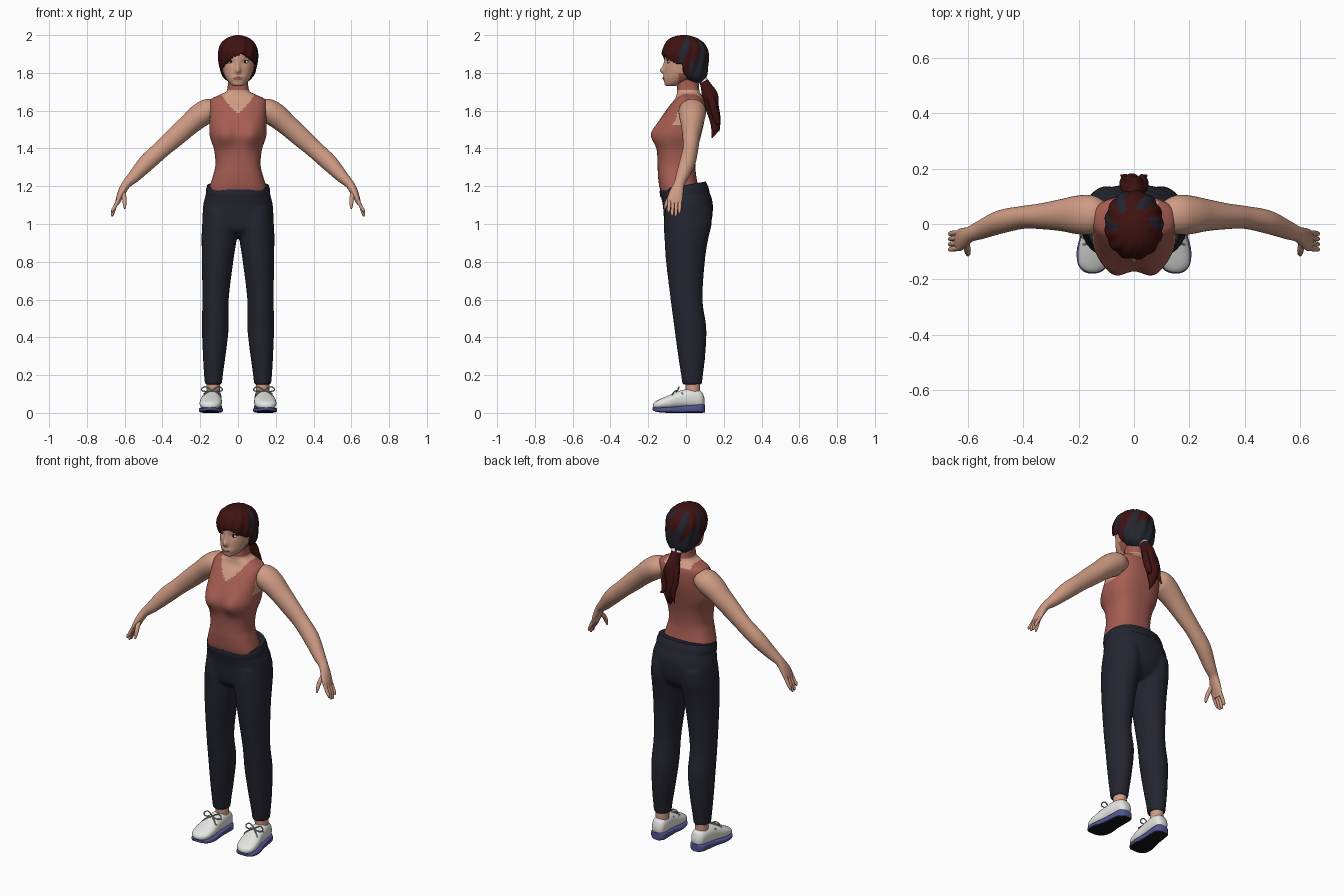
import bpy, bmesh
from math import sin, cos, pi, exp, atan2, radians
from mathutils import Vector

if "Cube" in bpy.data.objects:
    bpy.data.objects.remove(bpy.data.objects["Cube"])


def material(name, *rgb):
    m = bpy.data.materials.new(name)
    m.use_nodes = True
    m.diffuse_color = (*rgb, 1)
    bsdf = m.node_tree.nodes["Principled BSDF"]
    bsdf.inputs["Base Color"].default_value = (*rgb, 1)
    bsdf.inputs["Roughness"].default_value = 0.8
    return m


SKIN = material("skin", .62, .33, .23)
TOP = material("terracotta cloth", .38, .11, .085)
NAVY = material("dark navy", .018, .018, .03)
HAIR = material("dark auburn", .05, .006, .006)
WHITE = material("white", .78, .78, .76)
BLUE = material("sole blue", .08, .09, .28)
BLACK = material("black", .008, .008, .01)
LACE = material("lace grey", .36, .37, .34)


def bump(d, width):
    return exp(-(d / width) ** 2)


def spline(rows, k=6):
    """Catmull-Rom interpolation of rows of numbers."""
    out = []
    for i in range(len(rows) - 1):
        a, b, c, d = (rows[min(max(i + j, 0), len(rows) - 1)] for j in (-1, 0, 1, 2))
        for s in range(k):
            t = s / k
            out.append([q + .5 * t * (r - p + t * (2*p - 5*q + 4*r - w + t * (3*(q - r) + w - p)))
                        for p, q, r, w in zip(a, b, c, d)])
    return out + [list(rows[-1])]


def add_rings(bm, frames, seg, power=2.0, deform=None):
    """Join super-elliptic rings, given as (centre, u, v), into a capped skin."""
    rings = []
    for c, u, v in frames:
        ring = []
        for i in range(seg):
            a, e = 2 * pi * (i + .5) / seg, 2 / power
            p = c + u * (abs(cos(a)) ** e * (1 if cos(a) > 0 else -1)) \
                  + v * (abs(sin(a)) ** e * (1 if sin(a) > 0 else -1))
            ring.append(bm.verts.new(deform(p) if deform else p))
        rings.append(ring)
    for r, s in zip(rings, rings[1:]):
        for i in range(seg):
            j = (i + 1) % seg
            bm.faces.new((r[i], r[j], s[j], s[i]))
    bm.faces.new(rings[0])
    bm.faces.new(rings[-1])


def level(rows, x=0, k=6):
    """Rows (z, half width, front y, back y, optional x) to level rings."""
    return [(Vector((r[4] if len(r) > 4 else x, (r[2] + r[3]) / 2, r[0])), Vector((r[1], 0, 0)),
             Vector((0, (r[3] - r[2]) / 2, 0))) for r in spline(rows, k)]


def along(rows, side=1, k=6):
    """Rows (x, y, z, y radius, cross radius) to rings across the path."""
    pts = spline([(side * r[0], *r[1:]) for r in rows], k)
    frames = []
    for i, r in enumerate(pts):
        t = (Vector(pts[min(i + 1, len(pts) - 1)][:3]) - Vector(pts[max(i - 1, 0)][:3])).normalized()
        u = (Vector((0, 1, 0)) - t * t.y).normalized()
        frames.append((Vector(r[:3]), u * r[3], t.cross(u) * r[4]))
    return frames


def finish(bm, name, mats, rule=None):
    bmesh.ops.recalc_face_normals(bm, faces=bm.faces)
    for f in bm.faces:
        f.smooth = True
        if rule:
            f.material_index = rule(f.calc_center_median(), f.normal)
    me = bpy.data.meshes.new(name)
    bm.to_mesh(me)
    bm.free()
    me.set_sharp_from_angle(angle=radians(50))
    for m in mats:
        me.materials.append(m)
    ob = bpy.data.objects.new(name, me)
    bpy.context.collection.objects.link(ob)
    return ob


def loft(name, frames, mats, seg=24, power=2.0, deform=None, rule=None):
    bm = bmesh.new()
    add_rings(bm, frames, seg, power, deform)
    return finish(bm, name, mats, rule)


def ball(name, centre, radii, mat):
    bm = bmesh.new()
    bmesh.ops.create_uvsphere(bm, u_segments=20, v_segments=12, radius=1)
    bmesh.ops.scale(bm, vec=radii, verts=bm.verts)
    bmesh.ops.translate(bm, vec=centre, verts=bm.verts)
    return finish(bm, name, [mat])


# Torso, neck and tank top
def chest(p):
    if p.y < -.02:
        for s in (-1, 1):
            p.y -= .042 * bump(p.x - s * .07, .06) * bump(p.z - 1.475, .06)
    return p


def tank_rule(c, n):
    neckline = 1.59 + .085 * min(abs(c.x) / .08, 1.6) ** 1.5 if c.y < .02 else 1.665
    bare = c.z > neckline and abs(c.x) < .085
    armhole = abs(c.x) > .146 and c.z > 1.53
    return 1 if (bare or armhole) and c.z < 1.715 else 0


loft("torso", level([(1.13, .145, -.11, .07), (1.18, .153, -.137, .068), (1.25, .134, -.148, .055),
                     (1.31, .12, -.15, .05), (1.39, .126, -.152, .06), (1.47, .15, -.15, .08),
                     (1.55, .15, -.135, .098), (1.62, .15, -.092, .102), (1.66, .143, -.06, .095),
                     (1.685, .095, -.05, .08), (1.71, .058, -.047, .07), (1.79, .053, -.045, .065)]),
     [TOP, SKIN], 96, 2.5, chest, tank_rule)

# Trousers: hips and both legs fused into one surface
HIPS = [(.93, .08, -.06, .07), (.97, .17, -.105, .115), (1.02, .187, -.116, .136), (1.1, .184, -.122, .142),
        (1.16, .17, -.132, .122), (1.2, .162, -.137, .105)]
LEG = [(.15, .046, -.02, .085, .13), (.2, .05, -.026, .09, .13), (.3, .06, -.042, .102, .126),
       (.45, .071, -.062, .108, .12), (.6, .07, -.082, .088, .119), (.8, .083, -.106, .1, .108),
       (.92, .093, -.114, .118, .1), (1, .093, -.118, .136, .097), (1.08, .08, -.11, .135, .1)]


def waist_tilt(p):
    p.z += .17 * p.y * min(max((p.z - 1.05) / .15, 0), 1)
    return p


bm = bmesh.new()
add_rings(bm, level(HIPS), 48, 2.3, waist_tilt)
for s in (-1, 1):
    add_rings(bm, level([(*r[:4], s * r[4]) for r in LEG]), 32)
trousers = finish(bm, "trousers", [NAVY])
mod = trousers.modifiers.new("fuse", "REMESH")
mod.mode, mod.voxel_size, mod.use_smooth_shade = "VOXEL", .009, True
mod = trousers.modifiers.new("soften", "SMOOTH")
mod.factor, mod.iterations = .5, 8
loft("waistband", level([(1.155, .171, -.135, .125), (1.18, .17, -.139, .118), (1.207, .163, -.139, .105)]),
     [NAVY], 48, 2.3, waist_tilt)

# Arms, hands, ankles and shoes
ARM = [(.1, .03, 1.60, .045, .04), (.15, .033, 1.602, .07, .062), (.2, .033, 1.575, .07, .064),
       (.26, .032, 1.525, .058, .057), (.33, .028, 1.463, .047, .053), (.4, .024, 1.4, .041, .047),
       (.48, .008, 1.327, .042, .045), (.55, -.02, 1.252, .034, .033), (.59, -.036, 1.212, .028, .024),
       (.612, -.048, 1.175, .035, .021), (.63, -.058, 1.135, .04, .016), (.64, -.06, 1.105, .034, .01)]
SHOE = [(.097, .018, .04, .08), (.08, .038, .025, .115), (.03, .046, .025, .128), (-.03, .05, .025, .118),
        (-.09, .058, .02, .094), (-.14, .054, .02, .072), (-.165, .036, .022, .058), (-.176, .012, .03, .045)]
SOLE = [(.1, .022, .002, .045), (.08, .044, 0, .047), (.03, .049, 0, .042), (-.03, .053, 0, .036),
        (-.09, .063, 0, .03), (-.14, .057, .003, .028), (-.168, .038, .01, .028), (-.178, .015, .016, .028)]


def foot(rows, s):
    return [(Vector((s * (.136 - .08 * r[0]), r[0], (r[2] + r[3]) / 2)), Vector((r[1], 0, 0)),
             Vector((0, 0, (r[3] - r[2]) / 2))) for r in spline(rows)]


def lace(name, points):
    cu = bpy.data.curves.new(name, "CURVE")
    cu.dimensions, cu.bevel_depth, cu.bevel_resolution = "3D", .0035, 2
    sp = cu.splines.new("NURBS")
    sp.points.add(len(points) - 1)
    for q, p in zip(sp.points, points):
        q.co = (*p, 1)
    sp.use_endpoint_u, sp.order_u = True, 3
    cu.materials.append(LACE)
    bpy.context.collection.objects.link(bpy.data.objects.new(name, cu))


for s, side in ((1, "left"), (-1, "right")):
    loft(side + "_arm", along(ARM, s), [SKIN], 32)
    for i, tip in enumerate((1.06, 1.042, 1.04, 1.055)):
        y = -.088 + .019 * i
        loft(f"{side}_finger_{i + 1}", along([(.632, y, 1.13, .009, .01), (.652, y - .002, 1.09, .0095, .0095),
             (.664, y - .004, tip + .012, .008, .008), (.666, y - .004, tip, .003, .003)], s, 4), [SKIN], 12)
    loft(side + "_thumb", along([(.61, -.06, 1.17, .012, .014), (.602, -.09, 1.135, .012, .012),
         (.6, -.105, 1.105, .01, .01), (.6, -.113, 1.08, .004, .004)], s, 4), [SKIN], 12)
    loft(side + "_ankle", level([(.08, .036, 0, .075), (.2, .036, -.005, .075)], s * .13), [SKIN])
    loft(side + "_shoe", foot(SHOE, s), [WHITE], 32, 2.4)
    loft(side + "_sole", foot(SOLE, s), [BLUE, BLACK], 32, 4, rule=lambda c, n: int(n.z < -.7))
    fx = s * .138
    for d in (-1, 1):
        lace(side + "_lace_loop", [(fx, -.045, .118), (fx + d * .03, -.035, .145), (fx + d * .062, -.04, .125),
                                   (fx + d * .04, -.055, .11), (fx, -.045, .118)])
        lace(side + "_lace_end", [(fx, -.045, .118), (fx + d * .025, -.068, .117), (fx + d * .045, -.075, .09)])
    for y, z in ((-.02, .122), (-.065, .107)):
        lace(side + "_lace_row", [(fx - .045, y, z - .022), (fx, y, z + .008), (fx + .045, y, z - .022)])


# Head and face
def features(p):
    if p.y < -.03:
        p.y -= .024 * bump(p.x, .014) * bump(p.z - 1.812, .017) + .01 * bump(p.x, .012) * bump(p.z - 1.845, .03)
        p.y -= .006 * bump(p.x, .03) * bump(p.z - 1.773, .012)
        for s in (-1, 1):
            p.y += .007 * bump(p.x - s * .037, .02) * bump(p.z - 1.858, .014)
    return p


loft("head", level([(1.73, .018, -.1, -.06), (1.738, .036, -.112, -.03), (1.765, .06, -.116, .04),
                    (1.8, .077, -.114, .085), (1.86, .087, -.11, .1), (1.92, .087, -.11, .1),
                    (1.96, .065, -.085, .075), (1.98, .02, -.03, .02)], k=8),
     [SKIN, TOP], 120, 2.2, features, lambda c, n: int(c.z < 1.8 and c.y > -.04))
ball("lips", (0, -.119, 1.771), (.023, .005, .007), TOP)
for s, side in ((1, "left"), (-1, "right")):
    ball(side + "_eye", (s * .038, -.092, 1.858), (.017, .007, .008), WHITE)
    ball(side + "_iris", (s * .037, -.0965, 1.858), (.0065, .004, .007), BLACK)
    ball(side + "_eyelid", (s * .039, -.094, 1.867), (.019, .007, .0025), BLACK)
    ball(side + "_eyebrow", (s * .04, -.097, 1.885), (.022, .006, .0035), HAIR)


# Swept hair with darker patches at the back
def waves(p):
    a = atan2(p.x, p.y)
    f = 1 + .025 * sin(13 * a + 30 * p.z)
    return Vector((p.x * f, p.y * f, p.z))


def hair_rule(c, n):
    a = atan2(c.x, c.y)
    low = c.y > .02 and c.z < 1.86 + .03 * sin(5 * a)
    patch = c.y > -.04 and c.z < 1.985 and sin(6 * a + 25 * c.z) > .35
    return int(low or patch)


bm = bmesh.new()
add_rings(bm, level([(1.75, .045, .01, .085), (1.78, .08, -.03, .108), (1.84, .1, -.105, .118),
                     (1.9, .105, -.127, .119), (1.95, .093, -.114, .1), (1.982, .062, -.085, .062),
                     (1.997, .025, -.045, .02), (2.0, .004, -.02, 0)], k=8), 96, 2.1, waves)
hidden = [f for f in bm.faces for c in [f.calc_center_median()]
          if c.z < 1.9 - .075 * (abs(c.x - .015) / .1) ** 1.6 and c.y < -.01 - .25 * (c.z - 1.8)]
bmesh.ops.delete(bm, geom=hidden, context="FACES")
hair = finish(bm, "hair", [HAIR, NAVY], hair_rule)
mod = hair.modifiers.new("thickness", "SOLIDIFY")
mod.thickness, mod.offset = .014, -1

# Ponytail of three locks, held by a tie
TAIL = [(0, .08, 1.785, .018, .02), (0, .1, 1.74, .026, .03), (0, .128, 1.67, .042, .038),
        (-.006, .147, 1.58, .032, .034), (0, .152, 1.51, .022, .024), (.006, .136, 1.455, .003, .003)]
loft("ponytail", along(TAIL), [HAIR], 24, 2, waves)
for s in (-1, 1):
    loft("ponytail_lock", along([(0, .1, 1.73, .015, .015), (.028, .13, 1.67, .02, .018),
         (.034, .15, 1.6, .02, .018), (.03, .165, 1.545, .016, .014), (.048, .176, 1.51 + s * .02, .002, .002)], s),
         [HAIR], 16)
loft("hair_tie", along([(0, .083, 1.768, .026, .028), (0, .09, 1.753, .029, .031)]), [WHITE], 24)
